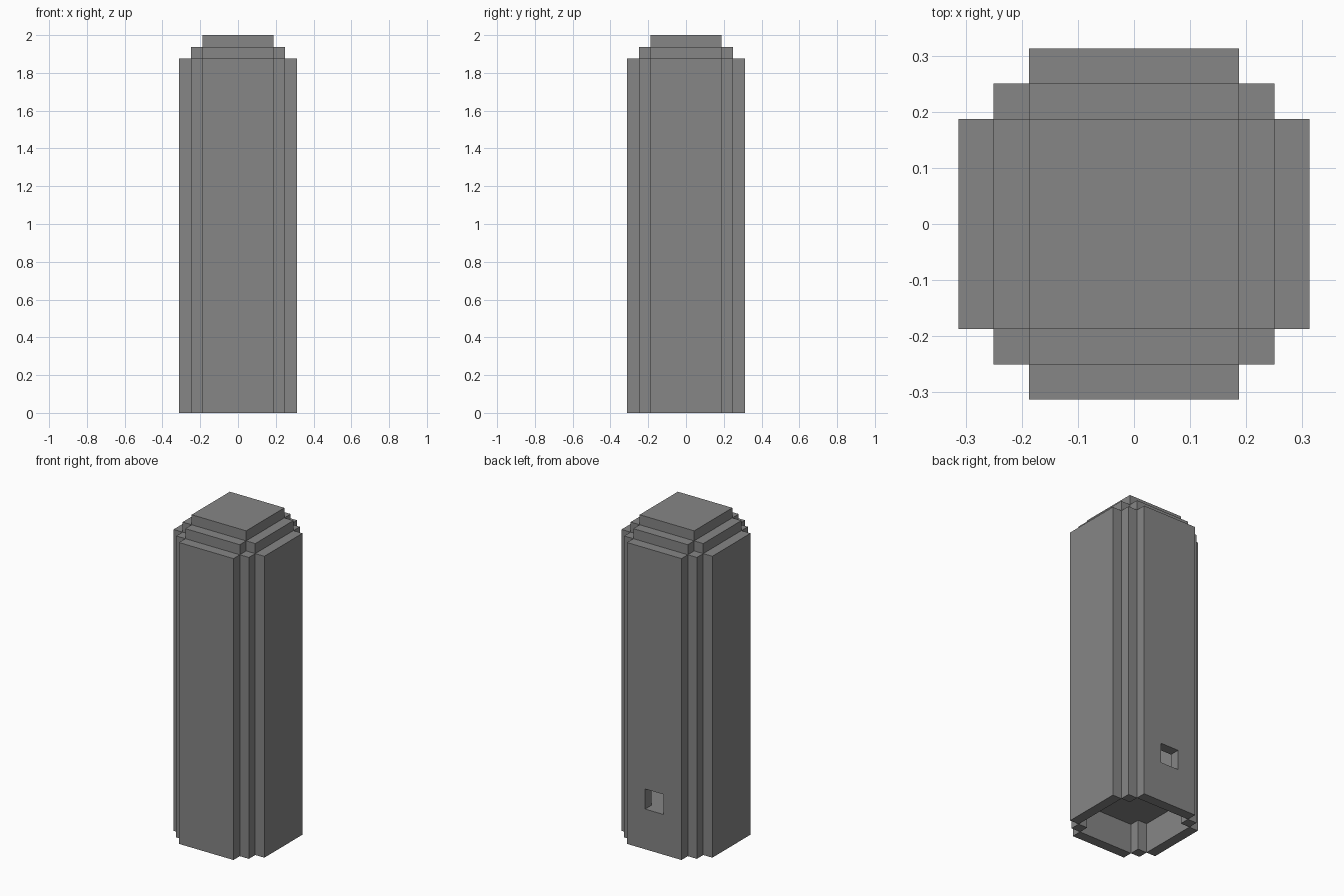
import bpy
import math
from mathutils import Matrix, Vector

if "Cube" in bpy.data.objects:
    bpy.data.objects.remove(bpy.data.objects["Cube"], do_unlink=True)

U = 1 / 16                      # block size; the tower is 32 blocks tall
GREY = (0.24, 0.24, 0.24, 1)

stone = bpy.data.materials.new("stone_grey")
stone.use_nodes = True
stone.diffuse_color = GREY
stone.node_tree.nodes["Principled BSDF"].inputs["Base Color"].default_value = GREY


def box(name, low, high, turn=0):
    """Box between two corners in block units, turned by quarter turns about z."""
    a, b = Vector(low) * U, Vector(high) * U
    bpy.ops.mesh.primitive_cube_add(size=1, location=(0, 0, 0))
    ob = bpy.context.object
    ob.name = name
    place = Matrix.Translation((a + b) / 2) @ Matrix.Diagonal((*(b - a), 1))
    ob.data.transform(Matrix.Rotation(turn * math.pi / 2, 4, "Z") @ place)
    ob.data.materials.append(stone)
    return ob


# Walls, corner posts and stepped ledges, once per side (turn 0 is the back)
walls = []
for turn, side in enumerate(("back", "right", "front", "left")):
    walls.append(box(side + "_wall", (-3, 4, 0), (3, 5, 30), turn))
    box(side + "_corner_post", (3, 3, 0), (4, 4, 30), turn)
    box(side + "_ledge", (-3, 3, 30), (3, 4, 31), turn)

# Flat cap
box("roof_cap", (-3, -3, 31), (3, 3, 32))

# Cross-shaped floor inside
box("inner_floor", (-3, -4, 3), (3, 4, 4))
for turn in (1, 3):
    box("inner_floor_side", (-3, 3, 3), (3, 4, 4), turn)

# Small window through the back wall
cutter = box("window_cutter", (-1, 3.5, 4), (1, 5.5, 6))
cutter.hide_render = True
cut = walls[0].modifiers.new("window", "BOOLEAN")
cut.operation = "DIFFERENCE"
cut.solver = "EXACT"
cut.object = cutter
bpy.context.view_layer.objects.active = walls[0]
bpy.ops.object.modifier_apply(modifier=cut.name)
bpy.data.objects.remove(cutter, do_unlink=True)
